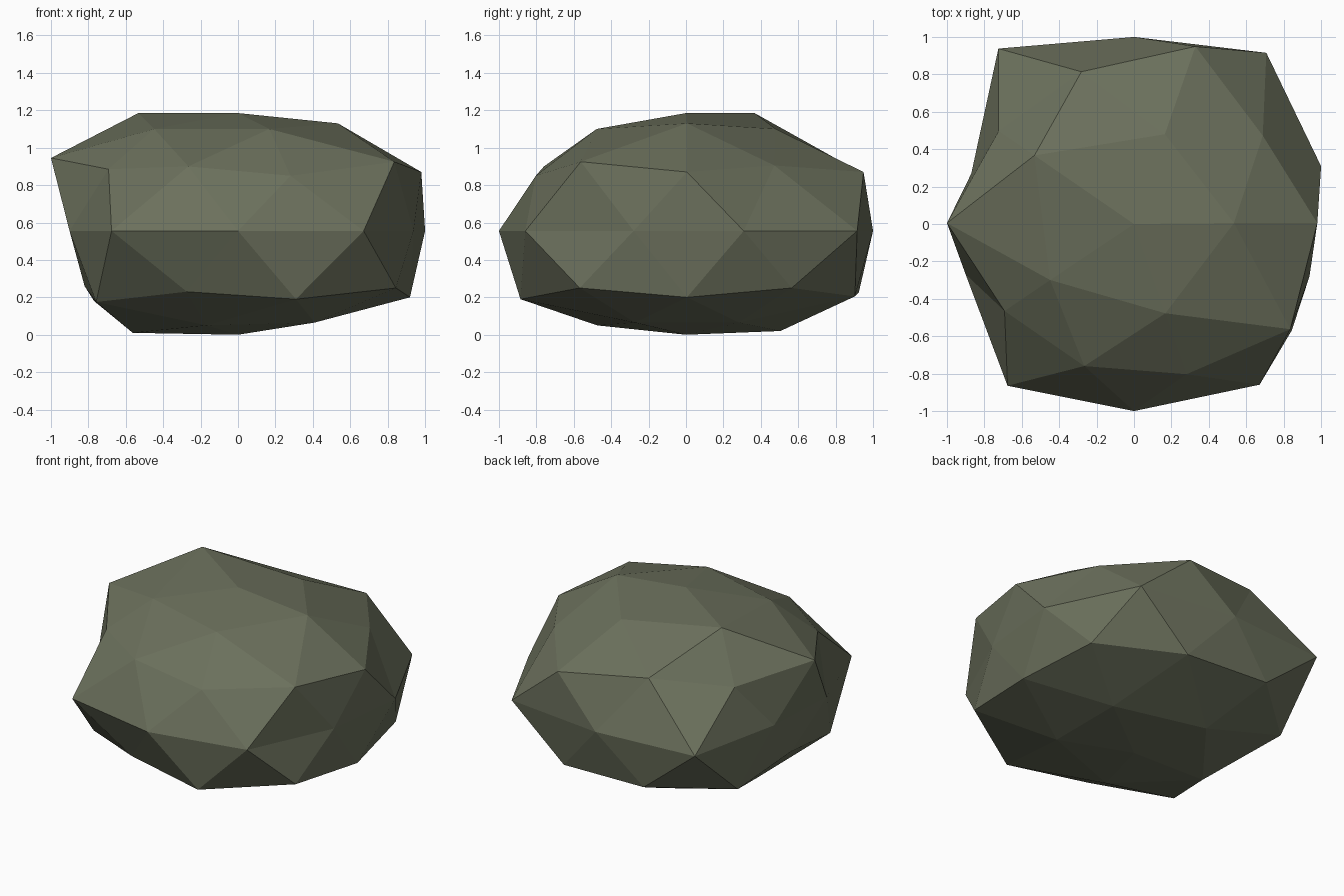
import bpy, bmesh, math

# Rings of a two-level icosphere, keyed by height on the unit sphere:
# (first angle, angle step, [(outward stretch, final height), ...])
MID = 0.555
RINGS = {
    0.85: (0, 72, [(0.95, 1.13), (0.95, 1.10), (1.17, 1.185), (0.985, 1.10), (0.965, 1.10)]),
    0.53: (36, 72, [(0.935, 0.905), (1.0, 0.935), (1.0986, 0.945), (0.945, 0.90), (1.135, 0.925)]),
    0.45: (0, 72, [(1.024, 0.87), (1.11, 0.87), (0.935, 0.87), (0.894, 0.885), (0.95, 0.85)]),
    0.0: (18, 36, [(r, MID) for r in (0.983, 1.125, 0.995, 1.153, 0.855,
                                      0.885, 1.075, 1.005, 1.068, 0.922)]),
    -0.45: (36, 72, [(1.065, 0.25), (1.08, 0.225), (0.857, 0.26), (0.925, 0.23), (1.09, 0.25)]),
    -0.53: (0, 72, [(1.01, 0.20), (1.11, 0.205), (1.045, 0.18), (1.03, 0.175), (1.10, 0.19)]),
    -0.85: (36, 72, [(0.90, 0.065), (1.0, 0.02), (1.0, 0.01), (0.96, 0.05), (0.90, 0.065)]),
}
X_STRETCH = 1.07

# Boulder: icosphere pushed in and out ring by ring
bm = bmesh.new()
bmesh.ops.create_icosphere(bm, subdivisions=2, radius=1)
for v in bm.verts:
    if abs(v.co.z) > 0.95:                      # poles
        v.co = (0, 0, 1.185 if v.co.z > 0 else 0.0)
        continue
    key = min(RINGS, key=lambda k: abs(k - v.co.z))
    start, step, values = RINGS[key]
    angle = math.degrees(math.atan2(v.co.y, v.co.x))
    stretch, height = values[round((angle - start) / step) % len(values)]
    v.co = (v.co.x * stretch * X_STRETCH, v.co.y * stretch + 0.005, height)
bmesh.ops.recalc_face_normals(bm, faces=bm.faces)

mesh = bpy.data.meshes.new("boulder")
bm.to_mesh(mesh)
bm.free()

stone = bpy.data.materials.new("mossy grey stone")
stone.diffuse_color = (0.147, 0.162, 0.107, 1)
mesh.materials.append(stone)
boulder = bpy.data.objects.new("boulder", mesh)
bpy.context.collection.objects.link(boulder)
